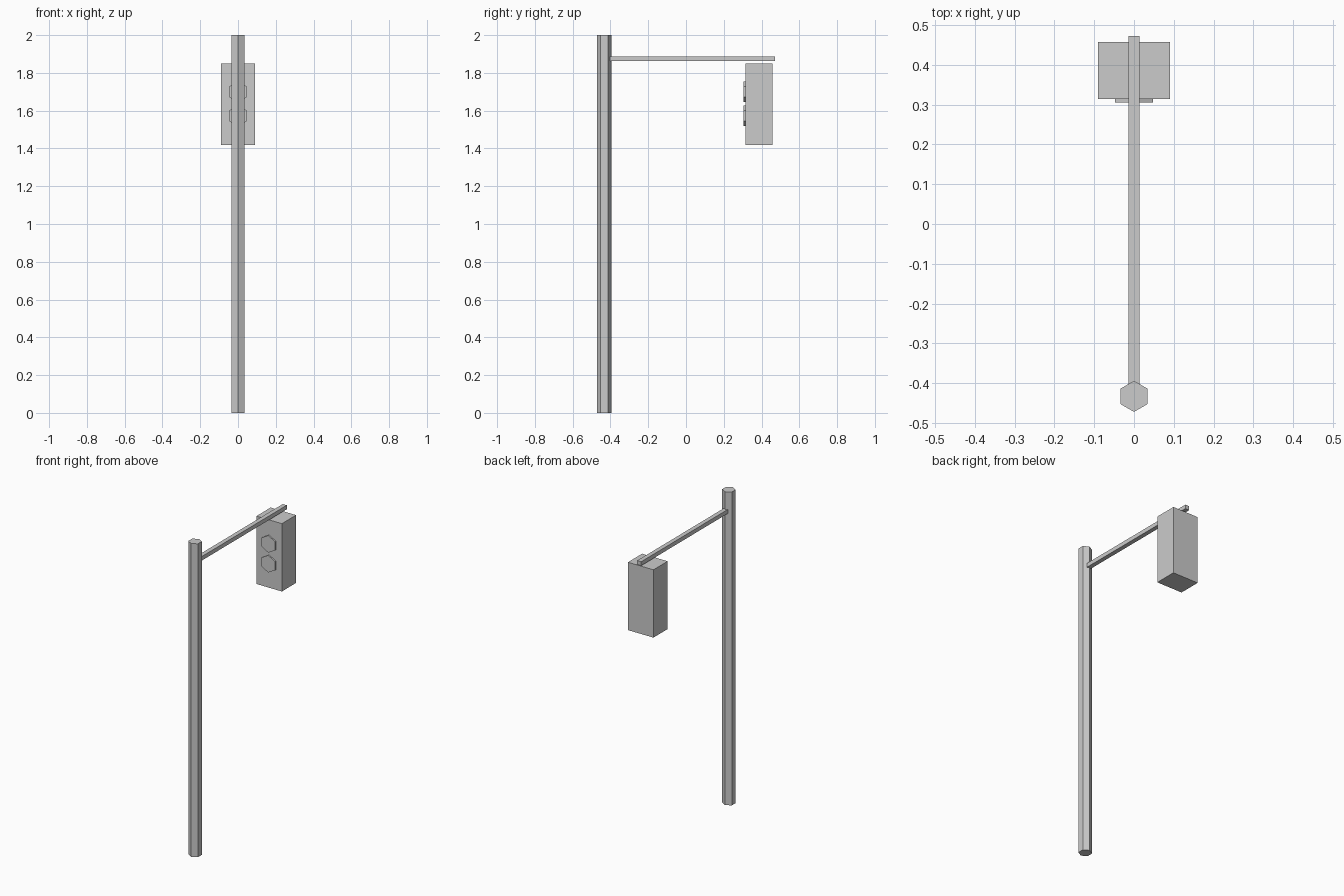
import bpy
import math

if "Cube" in bpy.data.objects:
    bpy.data.objects.remove(bpy.data.objects["Cube"])


def box(name, x, y, z):
    """Box from (min, max) ranges on each axis."""
    centre = [(a + b) / 2 for a, b in (x, y, z)]
    bpy.ops.mesh.primitive_cube_add(size=1, location=centre)
    ob = bpy.context.object
    ob.name = name
    ob.scale = [b - a for a, b in (x, y, z)]
    bpy.ops.object.transform_apply(location=False, rotation=False, scale=True)
    return ob


def hexagon(name, radius, depth, location, tilt=0.0):
    """Six-sided prism with corners along its local y axis."""
    bpy.ops.mesh.primitive_cylinder_add(vertices=6, radius=radius, depth=depth,
                                        location=location, rotation=(tilt, 0, 0))
    ob = bpy.context.object
    ob.name = name
    return ob


# Upright hexagonal pole
hexagon("pole", 0.039, 2.0, (0, -0.433, 1.0))

# Square arm reaching back from the pole
box("arm", (-0.014, 0.014), (-0.42, 0.472), (1.862, 1.888))

# Signal housing just under the arm tip
box("signal_housing", (-0.09, 0.09), (0.314, 0.457), (1.418, 1.851))

# Two hexagonal lenses on the front of the housing
for label, z in (("upper", 1.70), ("lower", 1.573)):
    hexagon(f"{label}_lens", 0.055, 0.02, (0, 0.315, z), math.radians(90))
